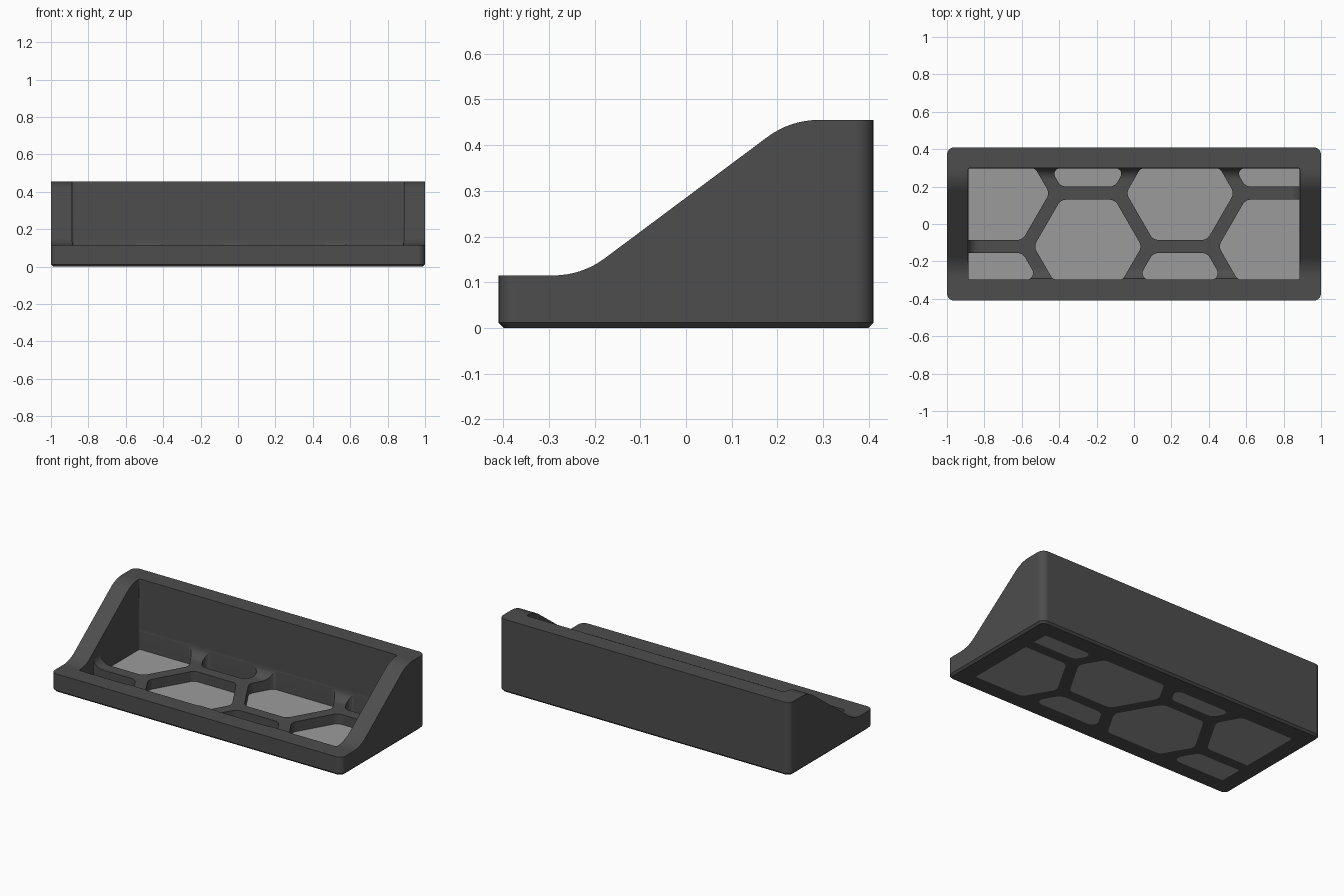
import bpy, bmesh, math
from mathutils import Vector

if "Cube" in bpy.data.objects:
    bpy.data.objects.remove(bpy.data.objects["Cube"])


def material(name, v):
    m = bpy.data.materials.new(name)
    m.diffuse_color = (v, v, v, 1)
    m.use_nodes = True
    m.node_tree.nodes["Principled BSDF"].inputs["Base Color"].default_value = m.diffuse_color
    return m


DARK = material("charcoal plastic", 0.075)
LIGHT = material("light grey plastic", 0.33)


def loft(name, rings, mat=DARK):
    """Closed solid through a stack of equal-length rings of 3D points."""
    bm = bmesh.new()
    vs = [[bm.verts.new(p) for p in r] for r in rings]
    n = len(vs[0])
    bm.faces.new(vs[0])
    bm.faces.new(vs[-1])
    for a, b in zip(vs, vs[1:]):
        for i in range(n):
            j = (i + 1) % n
            bm.faces.new((a[i], a[j], b[j], b[i]))
    bmesh.ops.recalc_face_normals(bm, faces=bm.faces)
    me = bpy.data.meshes.new(name)
    bm.to_mesh(me)
    bm.free()
    ob = bpy.data.objects.new(name, me)
    bpy.context.collection.objects.link(ob)
    me.materials.append(mat)
    return ob


def rounded(poly, radius, seg=6):
    """Replace each corner of a convex counter-clockwise polygon by an arc."""
    out, n = [], len(poly)
    for i, p in enumerate(poly):
        p = Vector(p)
        a, b = Vector(poly[i - 1]) - p, Vector(poly[(i + 1) % n]) - p
        half = a.angle(b) / 2
        r = radius(p) if callable(radius) else radius
        t = min(r / math.tan(half), 0.46 * a.length, 0.46 * b.length)
        r = t * math.tan(half)
        c = p + (a.normalized() + b.normalized()).normalized() * (r / math.sin(half))
        s, e = p + a.normalized() * t - c, p + b.normalized() * t - c
        a0 = math.atan2(s.y, s.x)
        sweep = (math.atan2(e.y, e.x) - a0) % (2 * math.pi)
        for k in range(seg + 1):
            w = a0 + sweep * k / seg
            out.append((c.x + r * math.cos(w), c.y + r * math.sin(w)))
    return out


def rect(hx, hy):
    return [(-hx, -hy), (hx, -hy), (hx, hy), (-hx, hy)]


def at(ring, z):
    return [(x, y, z) for x, y in ring]


def clip(poly, axis, sign, limit):
    """Keep the part of a polygon where sign * coordinate <= limit."""
    out = []
    for i, b in enumerate(poly):
        a = poly[i - 1]
        da, db = sign * a[axis] - limit, sign * b[axis] - limit
        if da * db < 0:
            t = da / (da - db)
            out.append((a[0] + t * (b[0] - a[0]), a[1] + t * (b[1] - a[1])))
        if db <= 0:
            out.append(b)
    return out


def cut(ob, cutter):
    m = ob.modifiers.new("cut", 'BOOLEAN')
    m.operation, m.solver, m.object = 'DIFFERENCE', 'EXACT', cutter
    bpy.context.view_layer.objects.active = ob
    bpy.ops.object.modifier_apply(modifier=m.name)
    bpy.data.objects.remove(cutter)


# Bin body: rounded block with a chamfered base
HX, HY, TOP, LIP = 1.0, 0.41, 0.455, 0.115
outer = [(0.012, 0.0), (0.0, 0.012), (0.0, TOP)]
body = loft("bin_body", [at(rounded(rect(HX - i, HY - i), 0.04 - i), z) for i, z in outer])

# Cavity with a fillet where the walls meet the floor
IX, IY, FLOOR, FIL = 0.888, 0.30, 0.08, 0.065
rings = []
for k in range(9):
    w = math.radians(90 * k / 8)
    d = FIL * (1 - math.sin(w))
    rings.append(at(rounded(rect(IX - d, IY - d), 0.012, 3), FLOOR + FIL * (1 - math.cos(w))))
rings.append(at(rounded(rect(IX, IY), 0.012, 3), 0.6))
cut(body, loft("cavity", rings))

# Sloping top profile: low lip, ramp between two arcs, high back
SLOPE, R, T = math.radians(36.7), 0.187, 0.062
profile = [(-0.6, LIP)]
for k in range(9):
    w = SLOPE * k / 8
    profile.append((-0.228 - T + R * math.sin(w), LIP + R * (1 - math.cos(w))))
for k in range(9):
    w = SLOPE * (1 - k / 8)
    profile.append((0.228 + T - R * math.sin(w), TOP - R * (1 - math.cos(w))))
# stop just past the upper arc so the back keeps its full height
profile += [(0.228 + T, 0.8), (-0.6, 0.8)]
cut(body, loft("slope", [[(x, y, z) for y, z in profile] for x in (-1.2, 1.2)]))

# Honeycomb floor openings, each closed by a thin light panel
PITCH, APOTHEM = 0.57, 0.25
CR = APOTHEM / math.cos(math.pi / 6)
LX, LY = IX - 0.002, IY - 0.002


def corner_radius(p):
    if abs(p.x) > LX - 0.01:
        return 0.012 if abs(p.y) > LY - 0.01 else 0.02
    return 0.035 if abs(p.y) > LY - 0.01 else 0.05


num = 0
for col in range(4):
    cx = (col - 1.5) * PITCH * math.cos(math.pi / 6)
    centres = (0.165, 0.165 - PITCH) if col % 2 == 0 else (-0.12, -0.12 + PITCH)
    for cy in centres:
        poly = [(cx + CR * math.cos(k * math.pi / 3), cy + CR * math.sin(k * math.pi / 3))
                for k in range(6)]
        for axis, lim in ((0, LX), (1, LY)):
            for sign in (1, -1):
                poly = clip(poly, axis, sign, lim)
        ring = rounded(poly, corner_radius)
        num += 1
        cut(body, loft("opening", [at(ring, -0.1), at(ring, 0.2)]))
        loft(f"floor_panel_{num}", [at(ring, 0.0), at(ring, 0.018)], LIGHT)

# Smooth the rounded edges, keep the flat faces flat
bpy.ops.object.select_all(action='DESELECT')
body.select_set(True)
bpy.context.view_layer.objects.active = body
bpy.ops.object.shade_smooth_by_angle(angle=math.radians(30))
wn = body.modifiers.new("even_normals", 'WEIGHTED_NORMAL')
wn.keep_sharp = True
